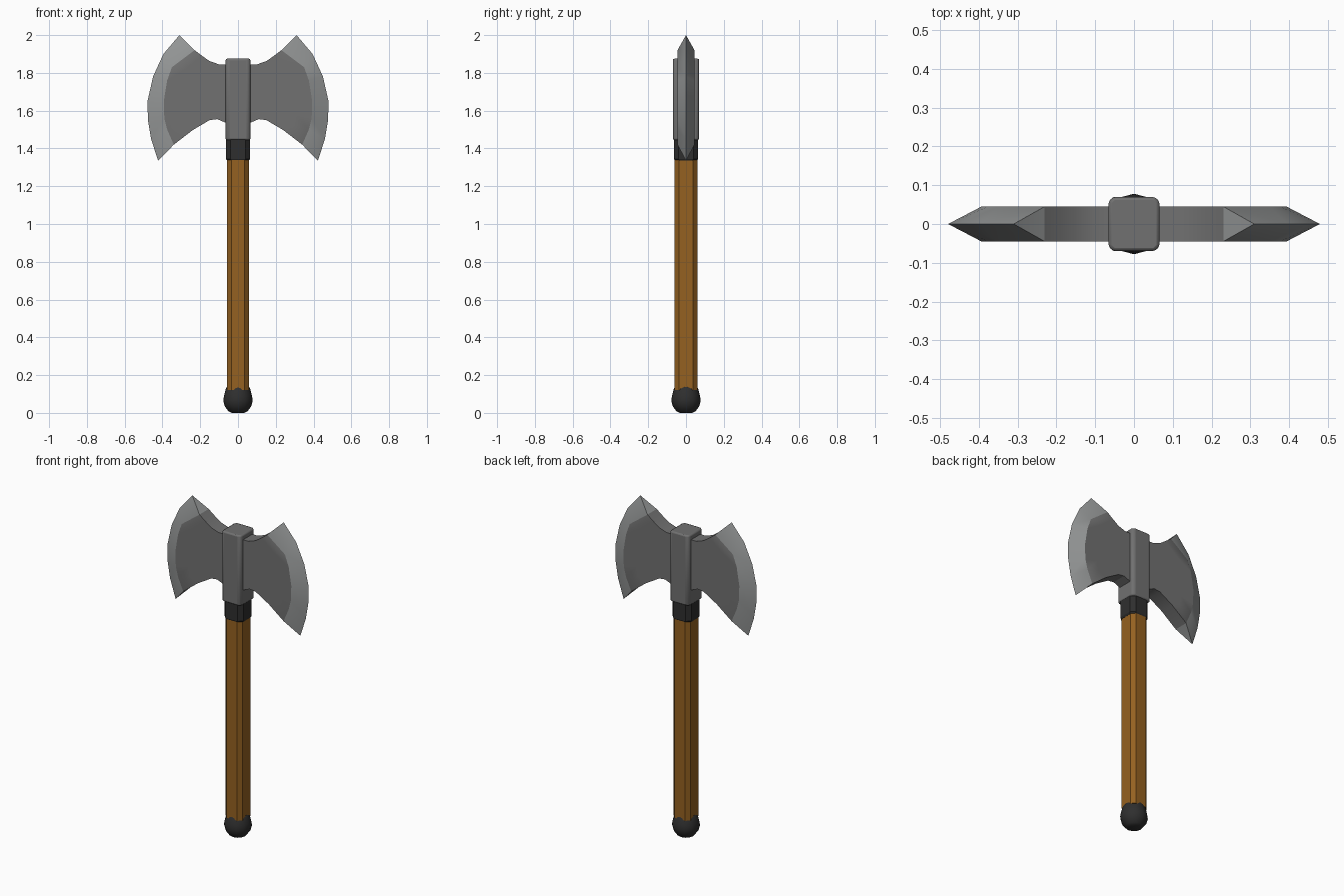
import bpy, bmesh, math

if "Cube" in bpy.data.objects:
    bpy.data.objects.remove(bpy.data.objects["Cube"])


def material(name, rgb):
    m = bpy.data.materials.new(name)
    m.diffuse_color = (*rgb, 1)
    m.use_nodes = True
    m.node_tree.nodes["Principled BSDF"].inputs["Base Color"].default_value = m.diffuse_color
    return m


WOOD = material("brown wood", (0.30, 0.12, 0.015))
DARK = material("dark grip", (0.028, 0.028, 0.028))
STEEL = material("grey steel", (0.165, 0.165, 0.165))
EDGE = material("bright edge", (0.30, 0.31, 0.31))


def finish(bm, name, mats, angle=30):
    bmesh.ops.recalc_face_normals(bm, faces=bm.faces)
    me = bpy.data.meshes.new(name)
    bm.to_mesh(me)
    bm.free()
    ob = bpy.data.objects.new(name, me)
    bpy.context.collection.objects.link(ob)
    for m in mats:
        me.materials.append(m)
    bpy.ops.object.select_all(action='DESELECT')
    ob.select_set(True)
    bpy.context.view_layer.objects.active = ob
    bpy.ops.object.shade_smooth_by_angle(angle=math.radians(angle))
    return ob


def loft(name, rings, mat, angle=30):
    """Stack closed rings of points into a capped solid."""
    bm = bmesh.new()
    rows = [[bm.verts.new(p) for p in ring] for ring in rings]
    n = len(rows[0])
    for a, b in zip(rows, rows[1:]):
        for i in range(n):
            bm.faces.new((a[i], a[(i + 1) % n], b[(i + 1) % n], b[i]))
    bm.faces.new(rows[0])
    bm.faces.new(rows[-1])
    return finish(bm, name, [mat], angle)


def circle(r, z, n=12):
    return [(r * math.cos(math.tau * i / n), r * math.sin(math.tau * i / n), z)
            for i in range(n)]


def chamfered(hx, hy, c, z):
    q = [(hx, hy - c), (hx - c, hy)]
    pts = q + [(-x, y) for x, y in reversed(q)]
    pts += [(-x, -y) for x, y in pts]
    return [(x, y, z) for x, y in pts]


# Shaft, collar and pommel
loft("handle", [chamfered(0.057, 0.06, 0.022, z) for z in (0.12, 1.36)], WOOD)
loft("collar", [chamfered(h, h, 0.024, z) for h, z in
                ((0.058, 1.335), (0.064, 1.345), (0.064, 1.45))], DARK)
loft("pommel", [circle(r, z) for r, z in
                ((0.034, 0), (0.05, 0.008), (0.07, 0.035), (0.078, 0.065),
                 (0.074, 0.09), (0.064, 0.13), (0.058, 0.138))], DARK, 40)

# Socket block with softened edges
socket = loft("socket", [chamfered(0.066, 0.07, 0.012, z) for z in (1.445, 1.875)], STEEL)
bev = socket.modifiers.new("soft edges", 'BEVEL')
bev.width = 0.012
bev.segments = 2

# Blade outlines as (x, z), running top to bottom or root to tip
RIM = [(0.31, 2.0), (0.395, 1.9), (0.45, 1.78), (0.479, 1.65),
       (0.477, 1.55), (0.46, 1.45), (0.423, 1.335)]
SHOULDER = [(0.23, 1.92), (0.35, 1.83), (0.375, 1.76), (0.393, 1.65),
            (0.39, 1.56), (0.375, 1.5), (0.34, 1.42)]
TOP = [(0.05, 1.845), (0.1, 1.845), (0.15, 1.862), (0.19, 1.89), SHOULDER[0]]
BOTTOM = [(0.05, 1.53), (0.11, 1.555), (0.15, 1.55), (0.24, 1.497), SHOULDER[-1]]
HALF = 0.045


def blade(name, side):
    bm = bmesh.new()
    n, cols = len(RIM), len(TOP)

    def point(i, j):
        if i == 0:
            return TOP[j]
        if i == n - 1:
            return BOTTOM[j]
        t = j / (cols - 1)
        z0 = 1.845 - 0.315 * i / (n - 1)
        return (0.05 + (SHOULDER[i][0] - 0.05) * t, z0 + (SHOULDER[i][1] - z0) * t)

    def vert(p, y):
        return bm.verts.new((side * p[0], y, p[1]))

    rim = [vert(p, 0) for p in RIM]
    grids = [[[vert(point(i, j), y) for j in range(cols)] for i in range(n)]
             for y in (-HALF, HALF)]
    # Cheeks and ground bevels
    for g in grids:
        for i in range(n - 1):
            for j in range(cols - 1):
                bm.faces.new((g[i][j], g[i][j + 1], g[i + 1][j + 1], g[i + 1][j]))
            f = bm.faces.new((g[i][-1], rim[i], rim[i + 1], g[i + 1][-1]))
            f.material_index = 1
    # Upper and lower walls, pointed at the tips
    a, b = grids
    for i in (0, n - 1):
        for j in range(cols - 1):
            bm.faces.new((a[i][j], a[i][j + 1], b[i][j + 1], b[i][j]))
        bm.faces.new((a[i][-1], rim[i], b[i][-1])).material_index = 1
    # Root, hidden in the socket
    for i in range(n - 1):
        bm.faces.new((a[i][0], a[i + 1][0], b[i + 1][0], b[i][0]))
    return finish(bm, name, [STEEL, EDGE], 25)


blade("right_blade", 1)
blade("left_blade", -1)
